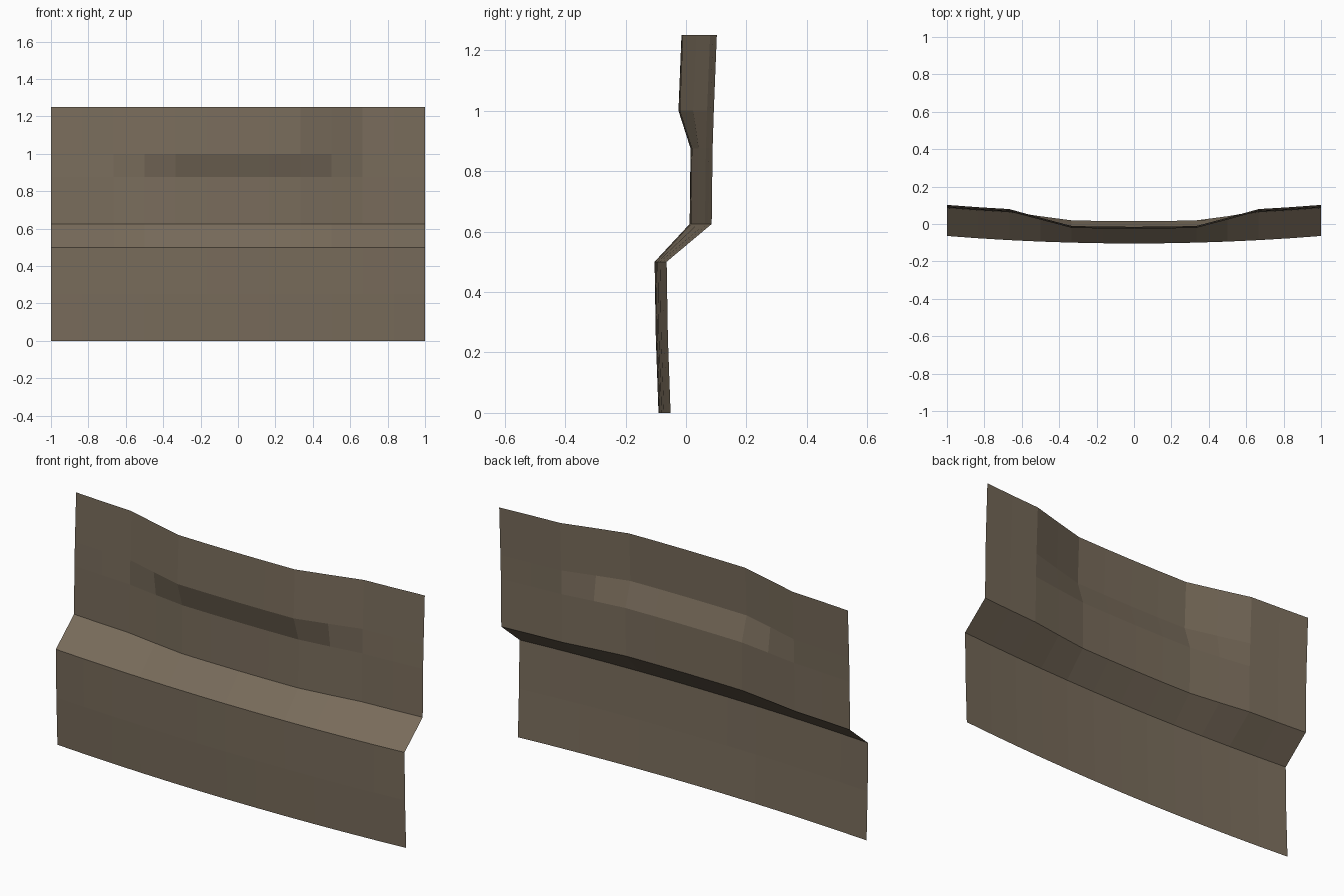
import bpy, bmesh

if "Cube" in bpy.data.objects:
    bpy.data.objects.remove(bpy.data.objects["Cube"])

# height, centre-line y of the gently bowed sheet, depth of the raised middle
ROWS = [(0, -0.091, 0), (0.25, -0.1, 0), (0.5, -0.104, 0), (0.625, 0.045, 0.033),
        (0.875, 0.048, 0.033), (1.0, 0.052, 0.077), (1.25, 0.062, 0.077)]
COLS = 12


def raised(x):
    """1 across the middle third, fading to 0 at the outer thirds."""
    return min(1, max(0, 2 - 3 * abs(x)))


bm = bmesh.new()
grid = []
for z, y, bump in ROWS:
    row = []
    for i in range(COLS + 1):
        x = -1 + 2 * i / COLS
        row.append(bm.verts.new((x, y + 0.04 * x * x - bump * raised(x), z)))
    grid.append(row)

# Faces wound to look towards the front
for a, b in zip(grid, grid[1:]):
    for i in range(COLS):
        bm.faces.new((a[i], a[i + 1], b[i + 1], b[i]))

mesh = bpy.data.meshes.new("curved_panel")
bm.to_mesh(mesh)
bm.free()
panel = bpy.data.objects.new("curved_panel", mesh)
bpy.context.collection.objects.link(panel)

# Brown finish
mat = bpy.data.materials.new("brown")
mat.diffuse_color = (0.19, 0.15, 0.105, 1)
mat.use_nodes = True
mat.node_tree.nodes["Principled BSDF"].inputs["Base Color"].default_value = mat.diffuse_color
mesh.materials.append(mat)
